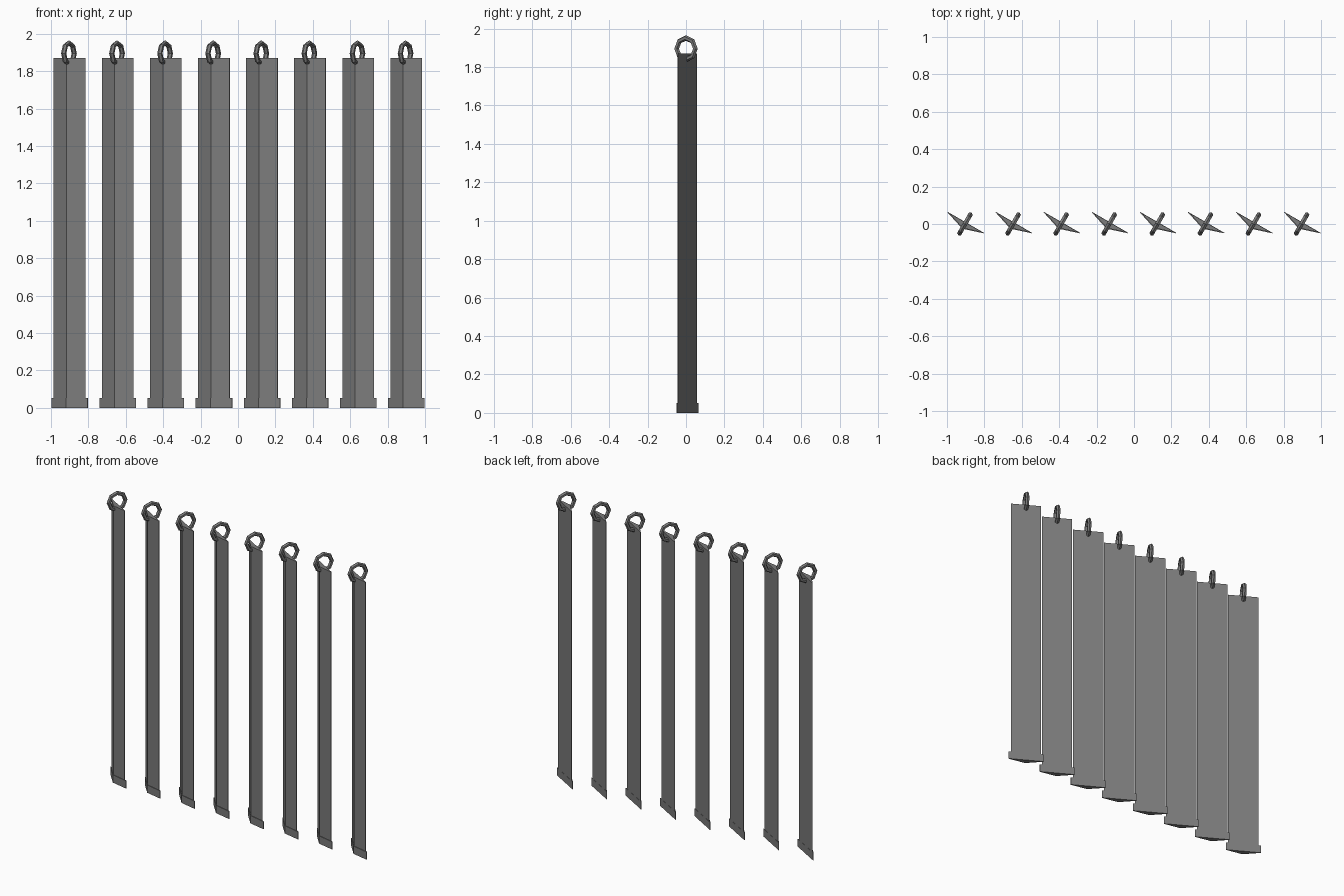
import bpy
import bmesh
from math import cos, sin, pi, radians
from mathutils import Matrix

cube = bpy.data.objects.get("Cube")
if cube:
    bpy.data.objects.remove(cube, do_unlink=True)

COUNT, SPACING = 8, 0.2571
TURN = radians(-30)

grey = bpy.data.materials.new("dark grey")
grey.use_nodes = True
colour = (0.2, 0.2, 0.2, 1)
grey.diffuse_color = colour
grey.node_tree.nodes["Principled BSDF"].inputs["Base Color"].default_value = colour


def add_object(name, bm, x):
    """Turn a bmesh into a named object, standing at x and turned like an open slat."""
    bmesh.ops.recalc_face_normals(bm, faces=bm.faces)
    mesh = bpy.data.meshes.new(name)
    bm.to_mesh(mesh)
    bm.free()
    mesh.materials.append(grey)
    obj = bpy.data.objects.new(name, mesh)
    obj.matrix_world = Matrix.Translation((x, 0, 0)) @ Matrix.Rotation(TURN, 4, "Z")
    bpy.context.collection.objects.link(obj)


def ridged_bar(name, x, scale, bottom, top):
    """Flat-backed bar with a shallow ridge along the front."""
    half, back, rim, ridge = 0.112 * scale, 0.010 * scale, 0.007 * scale, -0.029 * scale
    profile = [(-half, back), (-half, rim), (0, ridge), (half, rim), (half, back)]
    bm = bmesh.new()
    face = bm.faces.new([bm.verts.new((u, v, bottom)) for u, v in profile])
    grown = bmesh.ops.extrude_face_region(bm, geom=[face], use_keep_orig=True)
    verts = [g for g in grown["geom"] if isinstance(g, bmesh.types.BMVert)]
    bmesh.ops.translate(bm, vec=(0, 0, top - bottom), verts=verts)
    add_object(name, bm, x)


def ring(name, x, height, major, minor, segments=8, sides=6):
    """Faceted ring standing upright, across the slat."""
    bm = bmesh.new()
    loops = []
    for i in range(segments):
        a = 2 * pi * i / segments
        loop = []
        for j in range(sides):
            b = 2 * pi * j / sides
            r = major + minor * cos(b)
            loop.append(bm.verts.new((minor * sin(b), r * cos(a), height + r * sin(a))))
        loops.append(loop)
    for i in range(segments):
        here, after = loops[i], loops[(i + 1) % segments]
        for j in range(sides):
            k = (j + 1) % sides
            bm.faces.new((here[j], here[k], after[k], after[j]))
    add_object(name, bm, x)


# Row of vertical blind slats, each with a bottom weight and a hanging ring
for n in range(COUNT):
    x = (n - (COUNT - 1) / 2) * SPACING - 0.004
    ridged_bar(f"slat_{n + 1}", x, 0.87, 0.01, 1.87)
    ridged_bar(f"bottom_weight_{n + 1}", x, 1.0, 0.0, 0.052)
    ring(f"hanging_ring_{n + 1}", x, 1.895, 0.056, 0.014)
